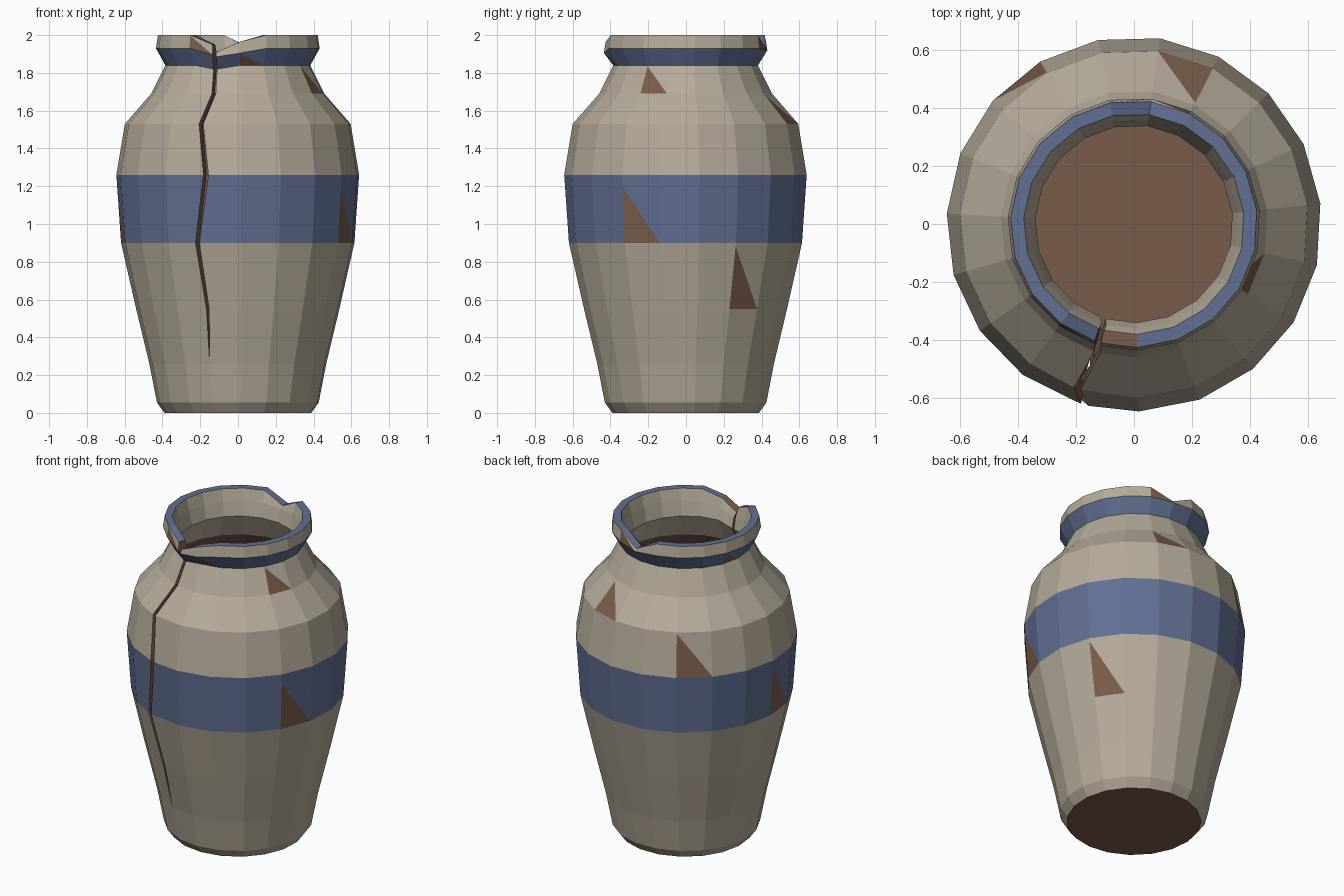
import bpy, bmesh, math

cube = bpy.data.objects.get("Cube")
if cube:
    bpy.data.objects.remove(cube, do_unlink=True)


def material(name, rgb):
    m = bpy.data.materials.new(name)
    m.use_nodes = True
    m.diffuse_color = (*rgb, 1)
    bsdf = next(n for n in m.node_tree.nodes if n.type == 'BSDF_PRINCIPLED')
    bsdf.inputs["Base Color"].default_value = (*rgb, 1)
    return m


MATERIALS = [material("glazed_clay", (0.46, 0.405, 0.32)),
             material("blue_paint", (0.12, 0.16, 0.29)),
             material("bare_brown_clay", (0.19, 0.107, 0.069))]
CLAY, BLUE, BROWN = range(3)

SIDES = 19
STEP = math.tau / SIDES
START = math.radians(-107.4)

# Wall rings: height, outer radius, inner radius, crack x, crack width
RINGS = [(0, .39, .36, None, 0),
         (.055, .43, .38, None, 0),
         (.26, .47, .42, -.15, 0),
         (.55, .54, .49, -.16, .014),
         (.9, .62, .565, -.215, .02),
         (1.26, .645, .59, -.17, .026),
         (1.53, .60, .545, -.195, .022),
         (1.69, .46, .41, -.128, .02),
         (1.84, .385, .34, -.12, .018),
         (1.93, .435, .36, -.125, .018),
         (2.0, .425, .38, -.125, .02)]
TOP = len(RINGS) - 1

# Broken rim: lowered heights at (ring, column)
DIPS = {(10, 0): 1.91, (9, 0): 1.885, (8, 0): 1.82,
        (10, 1): 1.965, (9, 1): 1.905, (10, 10): 1.935, (9, 10): 1.92,
        (10, SIDES): 1.95, (9, SIDES): 1.895, (8, SIDES): 1.82}

# Flaked glaze: (ring, column) and how far up the cell the flake reaches
CHIPS = {(4, 4): .83, (4, 15): .85, (3, 7): .95, (7, 4): .96, (6, 9): .95,
         (5, 12): .97, (8, 1): .96, (8, 14): .9, (9, 9): .98, (9, 18): .96}


def point(ring, col, inside):
    z, outer, inner, crack_x, gap = RINGS[ring]
    angle = START + col * STEP
    if col in (0, SIDES) and crack_x is not None:
        x = crack_x + (gap / 2 if col == 0 else -gap / 2)
        angle = -math.pi / 2 + math.asin(x / outer)
    r = inner if inside else outer
    return (r * math.cos(angle), r * math.sin(angle), DIPS.get((ring, col), z))


bm = bmesh.new()


def face(verts, mat):
    bm.faces.new(verts).material_index = mat


outer, inner = [[[bm.verts.new(point(r, c, inside)) for c in range(SIDES + 1)]
                 for r in range(TOP + 1)] for inside in (False, True)]

# Outer wall with painted bands and flakes
for r in range(TOP):
    for c in range(SIDES):
        a, b = outer[r][c], outer[r][c + 1]
        d, e = outer[r + 1][c], outer[r + 1][c + 1]
        paint = BLUE if r in (4, 8) else CLAY
        if (r, c) in CHIPS:
            tip = bm.verts.new(a.co.lerp(d.co, CHIPS[r, c]))
            face((a, b, tip), BROWN)
            face((tip, b, e, d), paint)
        else:
            face((a, b, e, d), paint)

# Inner wall, glazed only at the neck
for r in range(1, TOP):
    for c in range(SIDES):
        face((inner[r][c + 1], inner[r][c], inner[r + 1][c], inner[r + 1][c + 1]),
             CLAY if r >= 7 else BROWN)

# Rim, with bare clay at the broken spot
for c in range(SIDES):
    face((outer[TOP][c], outer[TOP][c + 1], inner[TOP][c + 1], inner[TOP][c]),
         BROWN if c == 0 else BLUE)

# Sides of the crack through the wall
for r in range(2, TOP):
    face((outer[r][0], outer[r + 1][0], inner[r + 1][0], inner[r][0]), BROWN)
    face((outer[r + 1][SIDES], outer[r][SIDES], inner[r][SIDES], inner[r + 1][SIDES]), BROWN)

# Underside and inner floor
face(outer[0][SIDES - 1::-1], BROWN)
face(inner[1][:SIDES], BROWN)
loose = [v for v in bm.verts if not v.link_faces]
bmesh.ops.delete(bm, geom=loose, context='VERTS')
bmesh.ops.remove_doubles(bm, verts=bm.verts, dist=.0005)

mesh = bpy.data.meshes.new("cracked_vase")
bm.to_mesh(mesh)
bm.free()
for m in MATERIALS:
    mesh.materials.append(m)
vase = bpy.data.objects.new("cracked_vase", mesh)
bpy.context.collection.objects.link(vase)
